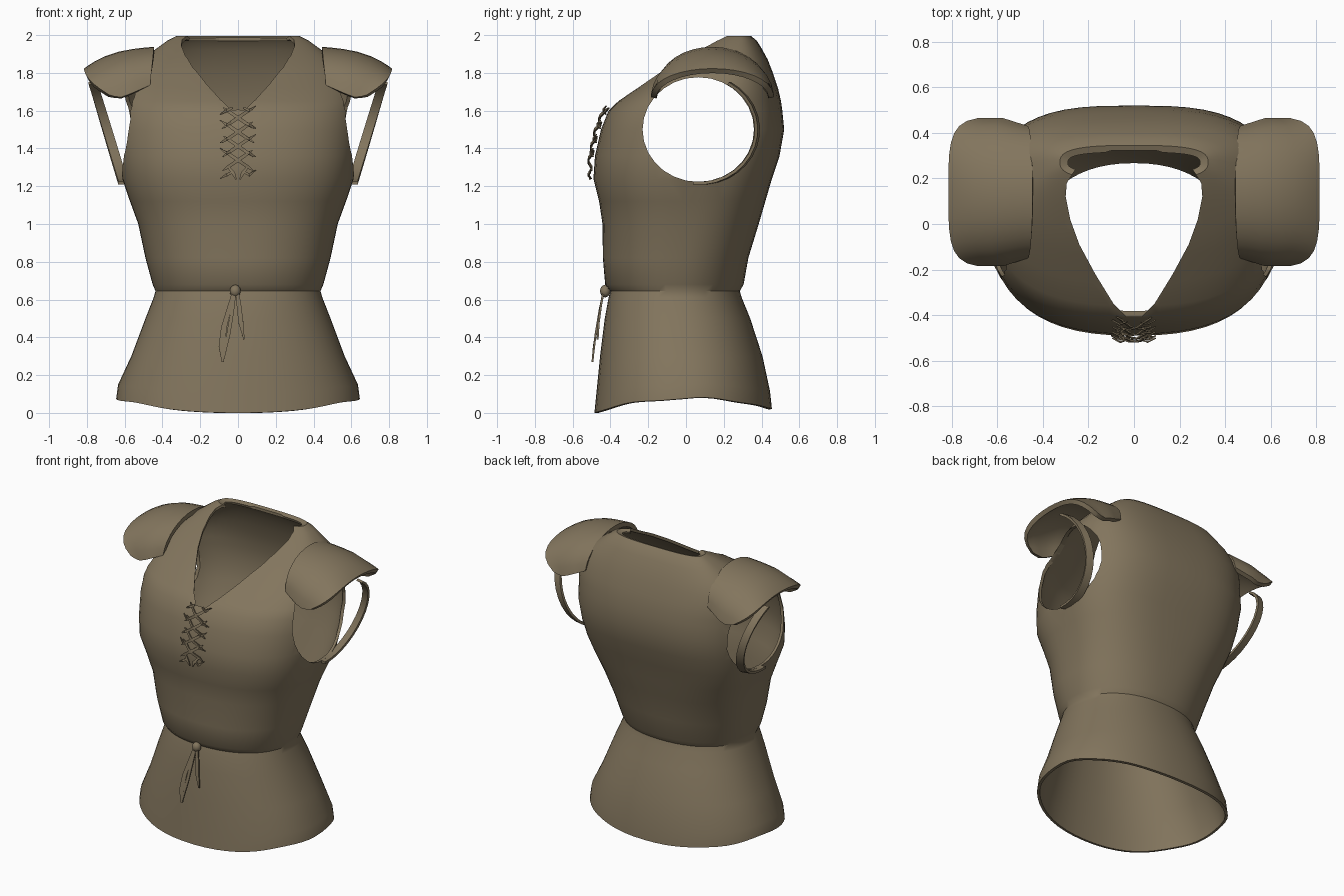
import bpy, bmesh, math
from mathutils import Vector

if "Cube" in bpy.data.objects:
    bpy.data.objects.remove(bpy.data.objects["Cube"])

cloth = bpy.data.materials.new("brown_cloth")
cloth.diffuse_color = (0.225, 0.178, 0.110, 1)
cloth.use_nodes = True
cloth.node_tree.nodes["Principled BSDF"].inputs["Base Color"].default_value = cloth.diffuse_color

# Torso sections: height, half width, front y, back y
RINGS = [
    (0.00, .645, -.485, .455), (0.10, .635, -.475, .445), (0.30, .565, -.455, .405),
    (0.50, .490, -.430, .340), (0.61, .447, -.410, .295), (0.645, .437, -.400, .285),
    (0.68, .452, -.428, .305), (0.82, .490, -.440, .330), (1.00, .528, -.442, .385),
    (1.12, .572, -.460, .420), (1.24, .613, -.490, .455), (1.36, .630, -.482, .495),
    (1.50, .640, -.450, .520), (1.60, .635, -.410, .510), (1.65, .632, -.360, .503),
    (1.72, .620, -.260, .487), (1.80, .580, -.150, .460), (1.87, .515, -.045, .433),
    (1.93, .430, .060, .400), (1.97, .375, .130, .375), (1.995, .325, .190, .345),
    (1.985, .290, .220, .315)]


def front_y(z):
    for a, b in zip(RINGS, RINGS[1:]):
        if a[0] <= z <= b[0]:
            return a[2] + (b[2] - a[2]) * (z - a[0]) / (b[0] - a[0])
    return RINGS[0][2]


def grid_object(name, rows, closed=False, thick=0.0, angle=40, offset=-1):
    """Skin a list of equal-length point rows."""
    bm = bmesh.new()
    vs = [[bm.verts.new(p) for p in row] for row in rows]
    n = len(rows[0])
    for a, b in zip(vs, vs[1:]):
        for i in range(n if closed else n - 1):
            j = (i + 1) % n
            bm.faces.new((a[i], a[j], b[j], b[i]))
    return finish(name, bm, thick, angle, offset)


def finish(name, bm, thick=0.0, angle=40, offset=-1):
    bmesh.ops.recalc_face_normals(bm, faces=bm.faces)
    me = bpy.data.meshes.new(name)
    bm.to_mesh(me)
    bm.free()
    me.materials.append(cloth)
    ob = bpy.data.objects.new(name, me)
    bpy.context.collection.objects.link(ob)
    bpy.ops.object.select_all(action='DESELECT')
    ob.select_set(True)
    bpy.context.view_layer.objects.active = ob
    if thick:
        m = ob.modifiers.new("thickness", 'SOLIDIFY')
        m.thickness = thick
        m.offset = offset
        bpy.ops.object.modifier_apply(modifier=m.name)
    if angle:
        bpy.ops.object.shade_smooth_by_angle(angle=math.radians(angle))
    return ob


def prism(name, outline, direction):
    """Closed prism used as a cutter."""
    bm = bmesh.new()
    f = bm.faces.new([bm.verts.new(p) for p in outline])
    r = bmesh.ops.extrude_face_region(bm, geom=[f])
    bmesh.ops.translate(bm, vec=direction,
                        verts=[v for v in r["geom"] if isinstance(v, bmesh.types.BMVert)])
    ob = finish(name, bm, angle=0)
    ob.hide_render = True
    return ob


def cut(target, cutter):
    bpy.context.view_layer.objects.active = target
    m = target.modifiers.new("cut", 'BOOLEAN')
    m.operation = 'DIFFERENCE'
    m.solver = 'EXACT'
    m.object = cutter
    bpy.ops.object.modifier_apply(modifier=m.name)
    bpy.data.objects.remove(cutter)


# Bodice with flared skirt and a dipping hem
N = 56
rows = []
for z, w, yf, yb in RINGS:
    row = []
    for i in range(N):
        a = 2 * math.pi * i / N
        c, s = math.cos(a), math.sin(a)
        upper = min(1, max(0, (z - 0.7) / 0.5))
        e = 2 / (2.2 + 0.3 * upper if s < 0 else 2.2 + 0.8 * upper)
        x = w * math.copysign(abs(c) ** e, c)
        y = (yf + yb) / 2 + (yb - yf) / 2 * math.copysign(abs(s) ** e, s)
        hem = 0.075 * c * c + (0.02 * s if s > 0 else 0) + 0.006 * math.sin(7 * a) * c * c
        row.append((x, y, z + hem * max(0, 1 - z / 0.3)))
    rows.append(row)
bodice = grid_object("bodice", rows, closed=True, thick=0.018)

# V-shaped neck opening
half = [(.035, -.405), (.09, -.35), (.17, -.22), (.24, -.09), (.28, .02), (.30, .12),
        (.295, .18), (.25, .25), (.19, .295), (.10, .322)]
outline = [(x, y, 1.45) for x, y in half] + [(-x, y, 1.45) for x, y in reversed(half)]
cut(bodice, prism("neck_cutter", outline, (0, 0, 0.8)))

# Arm openings
AY, AZ, RY, RZ = 0.065, 1.50, 0.295, 0.277
for side in (1, -1):
    oval = [(side * .33, AY + RY * math.cos(a), AZ + RZ * math.sin(a))
            for a in (2 * math.pi * k / 28 for k in range(28))]
    cut(bodice, prism("arm_cutter", oval, (side * .7, 0, 0)))
bpy.context.view_layer.objects.active = bodice
bodice.select_set(True)
bpy.ops.object.shade_smooth_by_angle(angle=math.radians(40))

for side, label in ((1, "right"), (-1, "left")):
    # Arched shoulder cap, drooping to a rounded outer edge
    rows = []
    for u in (0, .12, .3, .5, .7, .85, .95, 1):
        row = []
        for k in range(17):
            t = -1 + k / 8
            inner, outer = .445 + .02 * t * t, .815 - .13 * abs(t) ** 3.5
            x = inner + (outer - inner) * u
            y = .14 + (.29 + .035 * min(1, 2 * u)) * math.sin(t * 1.45) / math.sin(1.45)
            top = 1.938 - .03 * u - .085 * u ** 3
            low = 1.735 - .07 * min(1, u * 1.4) + .02 * u ** 4
            f = (math.cos(t * 1.45) - math.cos(1.45)) / (1 - math.cos(1.45))
            row.append((side * x, y, low + (top - low) * f ** .9))
        rows.append(row)
    cap = grid_object(label + "_shoulder_cap", rows, thick=0.03, angle=50)

    # Band running from under the arm up behind to the tip of the cap
    rows = []
    for k in range(15):
        a = math.radians(-95 + k * 11)
        z = AZ + (RZ + .008) * math.sin(a)
        x = .612 + .165 * max(0, (z - 1.22) / .55)
        y = AY + (RY + .012) * math.cos(a)
        rows.append([(side * (x - .028), y + .012, z), (side * (x + .022), y, z)])
    grid_object(label + "_sleeve_band", rows, thick=0.016, offset=0)


def ribbon(name, pts, widths, thick=0.006):
    """Flat strip facing the front along a short path."""
    rows = []
    for i, p in enumerate(pts):
        d = Vector(pts[min(i + 1, len(pts) - 1)]) - Vector(pts[max(i - 1, 0)])
        n = Vector((-d.z, 0, d.x)).normalized() * widths[i] / 2
        rows.append([Vector(p) - n, Vector(p) + n])
    return grid_object(name, rows, thick=thick, offset=0)


# Crossed chest lacing with loose loops at each eyelet
levels = [1.30, 1.375, 1.45, 1.525, 1.60]
for i, (z0, z1) in enumerate(zip(levels, levels[1:])):
    for s in (1, -1):
        path = []
        for t in (-.25, 0, .35, .65, 1, 1.2):
            x = s * (-.055 + .11 * t)
            z = z0 + (z1 - z0) * t
            lift = .012 + .02 * math.sin(math.pi * min(1, max(0, t))) + .004 * (s > 0)
            path.append((x, front_y(z) - lift, z))
        ribbon("chest_lace", path, (.004, .016, .018, .018, .016, .004))
for i, z in enumerate([1.26] + levels[1:]):
    for s in (1, -1):
        drop = .025 if (i + (s > 0)) % 2 else -.02
        ribbon("lace_end", [(s * .03, front_y(z) - .018, z + .015),
                            (s * .06, front_y(z) - .03, z),
                            (s * .095, front_y(z) - .012, z + drop)], (.012, .016, .003))
for s in (1, -1):
    ribbon("lace_tail", [(s * .05, front_y(1.30) - .012, 1.30),
                         (s * .025, front_y(1.27) - .026, 1.27),
                         (s * .01, front_y(1.235) - .02, 1.235)], (.01, .02, .006))

# Waist tie: knot, loop and two hanging tails
bm = bmesh.new()
bmesh.ops.create_icosphere(bm, subdivisions=2, radius=1)
for v in bm.verts:
    v.co = (v.co.x * .03 - .015, v.co.y * .028 - .428, v.co.z * .034 + .645)
finish("tie_knot", bm)
ribbon("tie_tail_long", [(-.02, -.435, .65), (-.045, -.452, .56), (-.075, -.472, .45),
                         (-.085, -.488, .35), (-.08, -.495, .27)], (.016, .022, .03, .034, .012), .01)
ribbon("tie_tail_inner", [(-.015, -.435, .65), (-.03, -.458, .54), (-.05, -.478, .42),
                          (-.075, -.494, .29)], (.014, .018, .02, .008), .01)
ribbon("tie_tail_short", [(-.005, -.435, .65), (.005, -.45, .57), (.015, -.462, .48),
                          (.032, -.468, .39)], (.016, .024, .026, .006), .01)
